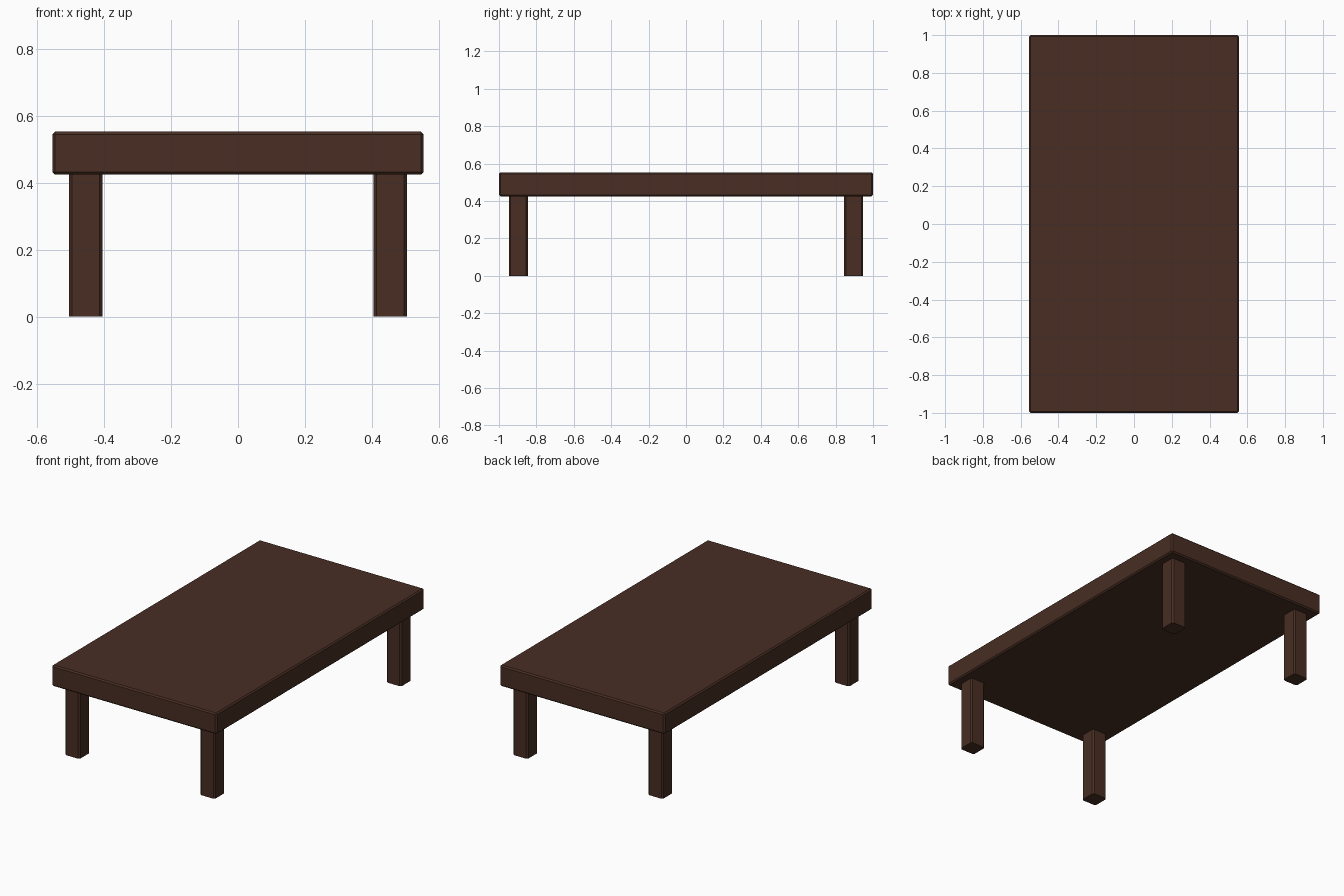
import bpy, bmesh

if "Cube" in bpy.data.objects:
    bpy.data.objects.remove(bpy.data.objects["Cube"])

# Dark wood, used everywhere
wood = bpy.data.materials.new("dark brown wood")
wood.diffuse_color = (0.065, 0.027, 0.017, 1.0)
wood.use_nodes = True
wood.node_tree.nodes["Principled BSDF"].inputs["Base Color"].default_value = wood.diffuse_color


def chamfered_box(name, lo, hi, chamfer, vertical_only=False):
    """Box between two corners with flat chamfered edges."""
    bm = bmesh.new()
    bmesh.ops.create_cube(bm, size=1.0)
    for v in bm.verts:
        for i in range(3):
            v.co[i] = lo[i] if v.co[i] < 0 else hi[i]
    edges = [e for e in bm.edges if not vertical_only
             or abs(e.verts[0].co.z - e.verts[1].co.z) > 0.01]
    bmesh.ops.bevel(bm, geom=edges, offset=chamfer, offset_type='OFFSET',
                    segments=1, profile=0.5, affect='EDGES')
    bmesh.ops.recalc_face_normals(bm, faces=bm.faces)
    mesh = bpy.data.meshes.new(name)
    bm.to_mesh(mesh)
    bm.free()
    mesh.materials.append(wood)
    obj = bpy.data.objects.new(name, mesh)
    bpy.context.collection.objects.link(obj)
    return obj


# Thick table top
chamfered_box("table_top", (-0.555, -1.0, 0.425), (0.555, 1.0, 0.553), 0.008)

# Four square legs, chamfered along their length
for side, sx in (("left", -1), ("right", 1)):
    for end, sy in (("front", -1), ("back", 1)):
        x, y, h = sx * 0.455, sy * 0.896, 0.05
        chamfered_box(f"{end}_{side}_leg", (x - h, y - h, 0.0),
                      (x + h, y + h, 0.426), 0.009, vertical_only=True)
